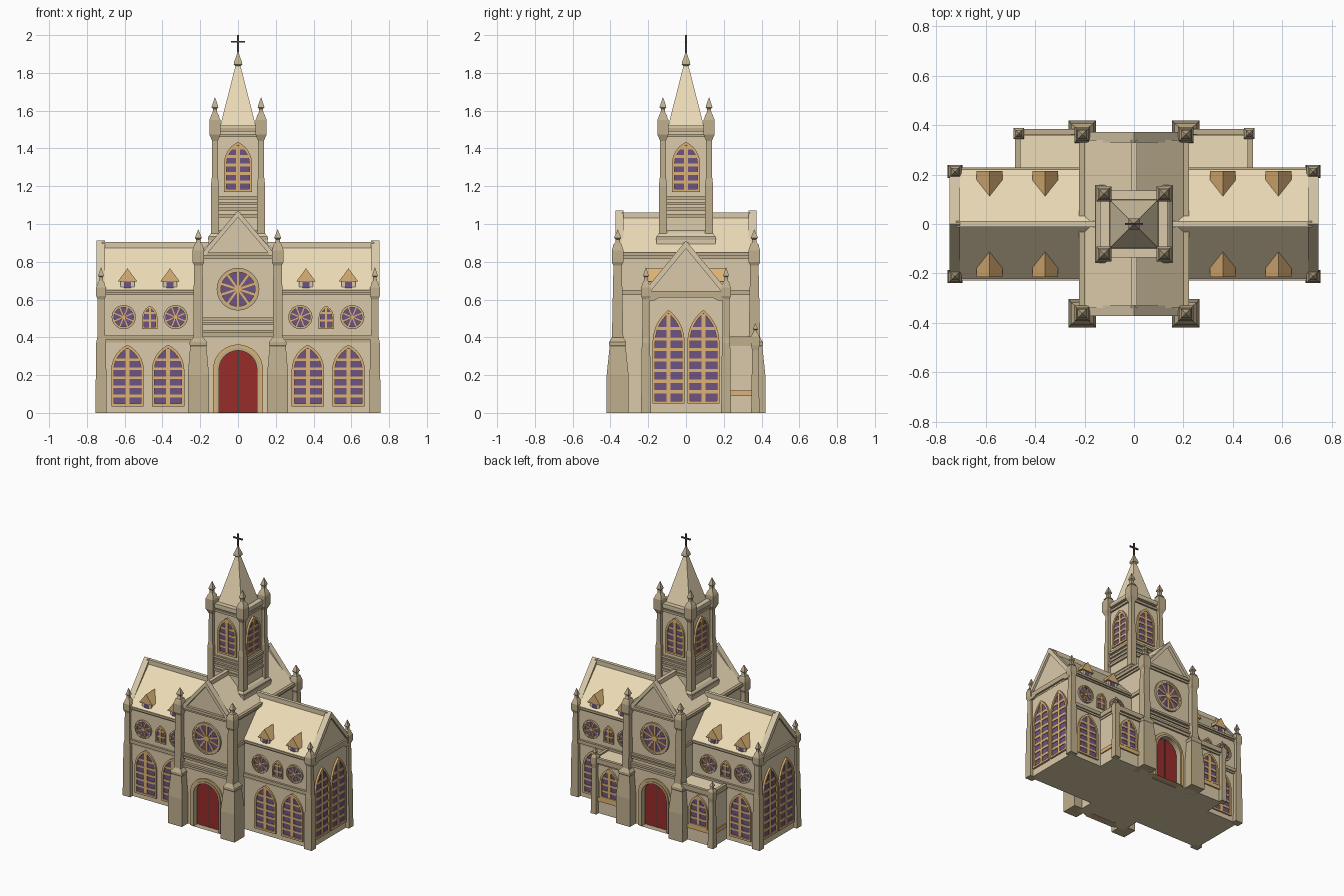
import bpy, bmesh
from math import sin, cos, pi, sqrt, radians

if "Cube" in bpy.data.objects:
    bpy.data.objects.remove(bpy.data.objects["Cube"])

COL = dict(wall=(.70, .59, .40), stone=(.53, .43, .27), roof=(.85, .72, .48), trim=(.72, .45, .18),
           glass=(.15, .09, .22), red=(.31, .025, .022), dark=(.08, .06, .05))
MAT = {}
for k, c in COL.items():
    MAT[k] = bpy.data.materials.new(k)
    MAT[k].diffuse_color = (*c, 1)
parts = {}


def add(name, mat, verts, faces):
    p = parts.setdefault(name, (mat, [], []))
    o = len(p[1])
    p[1].extend(verts)
    p[2].extend([[i + o for i in f] for f in faces])


def place(u, v, w, a):
    # wall coordinates: u across, v up, w outward; a = side angle (0 front, 90 right, 180 back)
    c, s = round(cos(radians(a))), round(sin(radians(a)))
    return (u * c + w * s, u * s - w * c, v)


def prism(name, mat, pts, w0, w1, a=0):
    n = len(pts)
    vs = [place(u, v, w, a) for w in (w0, w1) for u, v in pts]
    fs = [list(range(n)), list(range(n, 2 * n))]
    fs += [[i, (i + 1) % n, n + (i + 1) % n, n + i] for i in range(n)]
    add(name, mat, vs, fs)


def ring(name, mat, outer, inner, w0, w1, a=0):
    n = len(outer)
    vs = [place(u, v, w, a) for w in (w0, w1) for loop in (outer, inner) for u, v in loop]
    fs = []
    for i in range(n):
        j = (i + 1) % n
        for p, q in ((0, n), (n, 3 * n), (3 * n, 2 * n), (2 * n, 0)):
            fs.append([p + i, p + j, q + j, q + i])
    add(name, mat, vs, fs)


def stack(name, mat, cx, cy, rows):
    # square-section tower of rings (half x, half y, z)
    vs = [(cx + sx * hx, cy + sy * hy, z) for hx, hy, z in rows
          for sx, sy in ((-1, -1), (1, -1), (1, 1), (-1, 1))]
    fs = [[0, 1, 2, 3], [len(vs) - 4 + i for i in range(4)]]
    for k in range(len(rows) - 1):
        fs += [[4 * k + i, 4 * k + (i + 1) % 4, 4 * k + 4 + (i + 1) % 4, 4 * k + 4 + i] for i in range(4)]
    add(name, mat, vs, fs)


def box(name, mat, x0, x1, y0, y1, z0, z1):
    hx, hy = abs(x1 - x0) / 2, abs(y1 - y0) / 2
    stack(name, mat, (x0 + x1) / 2, (y0 + y1) / 2, [(hx, hy, z0), (hx, hy, z1)])


def rect(u0, u1, v0, v1):
    return [(u0, v0), (u1, v0), (u1, v1), (u0, v1)]


def arch(u, v0, half, spring, rise, n=7):
    r = (half * half + rise * rise) / (2 * half)
    right = []
    for i in range(n + 1):
        t = rise * sin(pi / 2 * i / n)
        right.append((sqrt(max(r * r - t * t, 0)) - (r - half), spring + t))
    pts = [(u + half, v0)] + [(u + h, v) for h, v in right]
    return pts + [(u - h, v) for h, v in right[-2::-1]] + [(u - half, v0)]


def window(name, u, v0, v1, half, w, a, step=.048, rise=None):
    # pointed window with border, mullion and horizontal bars
    rise = rise or half * 1.55
    s, b = v1 - rise, min(.014, half * .25)
    inner = arch(u, v0 + b, half - b, s, rise - b * 1.3)
    ring(name + "_frame", "trim", arch(u, v0, half, s, rise), inner, w - .01, w + .012, a)
    prism(name + "_glass", "glass", inner, w - .01, w + .003, a)
    m = half * .13
    prism(name + "_frame", "trim", rect(u - m, u + m, v0 + b, v1 - b * 1.5), w - .01, w + .009, a)
    r = (half * half + rise * rise) / (2 * half)
    z = v0 + b + step * .7
    while z < v1 - rise * .3:
        t = max(0, z + step * .3 - s)
        h = sqrt(r * r - t * t) - (r - half) - b * .5
        prism(name + "_frame", "trim", rect(u - h, u + h, z, z + step * .3), w - .01, w + .007, a)
        z += step


def circle(u, v, r, n=28):
    return [(u + r * cos(2 * pi * i / n), v + r * sin(2 * pi * i / n)) for i in range(n)]


def wheel(name, u, v, r, w, a, spokes=8):
    # round window with spokes and hub
    ring(name + "_rim", "stone", circle(u, v, r), circle(u, v, r * .9), w - .01, w + .014, a)
    ring(name + "_tracery", "trim", circle(u, v, r * .9), circle(u, v, r * .8), w - .01, w + .011, a)
    prism(name + "_glass", "glass", circle(u, v, r * .85), w - .01, w + .003, a)
    prism(name + "_tracery", "trim", circle(u, v, r * .2, 12), w - .01, w + .011, a)
    for i in range(spokes):
        c, s, h = cos(2 * pi * (i + .5) / spokes), sin(2 * pi * (i + .5) / spokes), r * .05
        pts = [(u + p * c - q * s, v + p * s + q * c) for p, q in
               ((r * .15, -h), (r * .85, -h), (r * .85, h), (r * .15, h))]
        prism(name + "_tracery", "trim", pts, w - .01, w + .008, a)


def finial(name, x, y, z, r, h):
    stack(name, "stone", x, y, [(r, r, z), (r * .5, r * .5, z + h * .2), (r * .45, r * .45, z + h * .4),
          (r * .75, r * .75, z + h * .48), (r * .6, r * .6, z + h * .6), (.001, .001, z + h)])


def coping(name, half, base, top, t, w0, w1, a):
    prism(name, "wall", [(-half, base), (0, top), (half, base), (half - t, base), (0, top - t * 1.2),
          (t - half, base)], w0, w1, a)


# nave
box("nave_walls", "wall", -.73, .73, -.21, .21, 0, .645)
prism("nave_roof", "roof", [(-.225, .645), (0, .885), (.225, .645)], -.715, .715, 90)
box("nave_ridge", "wall", -.72, .72, -.012, .012, .865, .905)
for z0, z1, y in ((.372, .385, .217), (.385, .41, .225), (.625, .635, .218), (.635, .65, .228)):
    box("nave_string_courses", "stone", -.725, .725, -y, y, z0, z1)
for a in (90, 270):
    prism("nave_gables", "wall", [(-.21, .6), (-.21, .645), (0, .88), (.21, .645), (.21, .6)], .70, .732, a)
    coping("nave_gable_coping", .225, .64, .912, .035, .705, .748, a)
    prism("nave_gable_sill", "stone", [(-.21, .595), (-.17, .595), (-.14, .61), (.14, .61), (.17, .595),
          (.21, .595), (.21, .645), (-.21, .645)], .72, .745, a)
    for u in (-.092, .092):
        window("end_window", u, .05, .545, .085, .732, a, .056, .17)
for sx in (-1, 1):
    for sy in (-1, 1):
        x, y = sx * .725, sy * .212
        stack("nave_corner_piers", "stone", x, y, [(.03, .026, 0), (.026, .022, .37), (.02, .02, .40), (.018, .018, .6),
              (.026, .026, .62), (.026, .026, .665), (.014, .014, .69)])
        finial("nave_pinnacles", x, y, .685, .02, .085)

# nave side windows and dormers, front and back
for a in (0, 180):
    for s in (-1, 1):
        for u in (.37, .585):
            if a == 0 or u > .5:
                window("nave_window", s * u, .035, .36, .086, .21, a)
        for u in (.33, .605):
            wheel("round_window", s * u, .507, .064, .21, a)
        window("small_window", s * .467, .445, .567, .04, .21, a, .04)
        for u in (.36, .585):
            c = s * u
            prism("dormer_walls", "wall", rect(c - .037, c + .037, .645, .705), .1, .205, a)
            prism("dormer_roofs", "trim", [(c - .052, .695), (c, .765), (c + .052, .695)], .1, .215, a)
            prism("dormer_glass", "glass", rect(c - .019, c + .019, .655, .698), .19, .209, a)

# transept
box("transept_core", "wall", -.2, .2, -.31, .31, 0, .84)
prism("transept_roof", "roof", [(-.222, .83), (0, 1.045), (.222, .83)], -.34, .34)
box("transept_ridge", "wall", -.013, .013, -.34, .34, 1.02, 1.062)
for x, z0, z1 in ((.212, .625, .65), (.21, .815, .83), (.222, .83, .85)):
    box("transept_side_courses", "stone", -x, x, -.335, .335, z0, z1)
for a in (0, 180):
    door = arch(0, 0, .103, .23, .103, 10)
    # front wall with the doorway notch
    prism("transept_front", "wall", [(.2, 0), (.2, .84), (0, 1.04), (-.2, .84), (-.2, 0)] + door[::-1], .305, .35, a)
    coping("transept_gable_coping", .2, .835, 1.072, .03, .33, .373, a)
    ring("door_surround", "trim", arch(0, 0, .132, .23, .132, 10), arch(0, 0, .114, .23, .114, 10), .34, .36, a)
    ring("door_moulding", "stone", arch(0, 0, .115, .23, .115, 10), arch(0, 0, .1, .23, .1, 10), .315, .367, a)
    prism("door_leaves", "red", arch(0, .002, .102, .23, .102, 10), .3, .325, a)
    prism("door_gap", "dark", rect(-.005, .005, .003, .325), .31, .328, a)
    for z0, z1, w in ((.405, .425, .362), (.425, .44, .37), (.465, .48, .36), (.49, .505, .366),
                      (.815, .83, .36), (.83, .85, .37)):
        prism("transept_front_courses", "stone", rect(-.2, .2, z0, z1), .33, w, a)
    wheel("rose_window", 0, .655, .113, .35, a, 10)

# buttresses with capitals and pinnacles
for sx in (-1, 1):
    for sy in (-1, 1):
        x, y = sx * .21, sy * .362
        stack("buttresses", "stone", x, y, [(.056, .058, 0), (.056, .058, .2), (.043, .042, .355), (.046, .045, .36),
              (.046, .045, .375), (.026, .03, .40), (.026, .026, .6), (.022, .022, .78), (.031, .031, .8),
              (.031, .031, .86), (.02, .02, .895)])
        finial("transept_pinnacles", x, y, .885, .025, .085)

# rear aisles
for s in (-1, 1):
    box("rear_aisles", "wall", s * .18, s * .47, .2, .36, 0, .385)
    box("aisle_roofs", "roof", s * .18, s * .465, .2, .36, .38, .395)
    box("aisle_cornice", "stone", s * .18, s * .482, .362, .384, .37, .405)
    box("aisle_cornice", "stone", s * .46, s * .482, .21, .384, .37, .405)
    box("aisle_cornice", "stone", s * .18, s * .475, .21, .37, .355, .372)
    box("aisle_sills", "trim", s * .24, s * .478, .22, .37, .09, .118)
    stack("aisle_piers", "stone", s * .467, .367, [(.022, .022, 0), (.017, .017, .33), (.022, .022, .36),
          (.022, .022, .405), (.012, .012, .425)])
    finial("aisle_pinnacles", s * .467, .367, .415, .018, .058)
    window("aisle_window", s * .355, .118, .345, .075, .36, 180)

# tower
stack("tower_body", "wall", 0, 0, [(.155, .155, .8), (.155, .155, .935), (.14, .14, .955), (.125, .125, .965),
      (.12, .12, 1.16), (.115, .115, 1.5)])
for z, h in ((.915, .158), (1.035, .134), (1.07, .131), (1.1, .131), (1.13, .134), (1.46, .128), (1.49, .135)):
    box("tower_courses", "stone", -h, h, -h, h, z, z + .017)
for a in (0, 90, 180, 270):
    window("belfry_window", 0, 1.17, 1.435, .075, .118, a, .045, .12)
    prism("tower_parapet", "wall", rect(-.12, .12, 1.495, 1.522), .1, .135, a)
for sx in (-1, 1):
    for sy in (-1, 1):
        x, y = sx * .122, sy * .122
        stack("tower_piers", "stone", x, y, [(.022, .022, .95), (.022, .022, 1.2), (.017, .017, 1.24), (.015, .015, 1.44),
              (.03, .03, 1.475), (.03, .03, 1.55), (.018, .018, 1.575)])
        finial("tower_pinnacles", x, y, 1.57, .024, .1)

# spire and cross
stack("spire", "roof", 0, 0, [(.1, .1, 1.49), (.094, .094, 1.52), (.01, .01, 1.85)])
stack("spire_finial", "stone", 0, 0, [(.012, .012, 1.835), (.023, .023, 1.845), (.02, .02, 1.86), (.007, .007, 1.895),
      (.004, .004, 1.91)])
box("cross", "dark", -.005, .005, -.004, .004, 1.9, 2.0)
box("cross", "dark", -.036, .036, -.004, .004, 1.96, 1.97)

# turn the collected parts into objects
for name, (mat, verts, faces) in parts.items():
    me = bpy.data.meshes.new(name)
    me.from_pydata(verts, [], faces)
    bm = bmesh.new()
    bm.from_mesh(me)
    bmesh.ops.recalc_face_normals(bm, faces=bm.faces[:])
    bm.to_mesh(me)
    bm.free()
    me.materials.append(MAT[mat])
    bpy.context.collection.objects.link(bpy.data.objects.new(name, me))

for m in bpy.data.materials:
    if m.users and not m.is_grease_pencil:
        m.use_nodes = True
        m.node_tree.nodes["Principled BSDF"].inputs["Base Color"].default_value = m.diffuse_color
